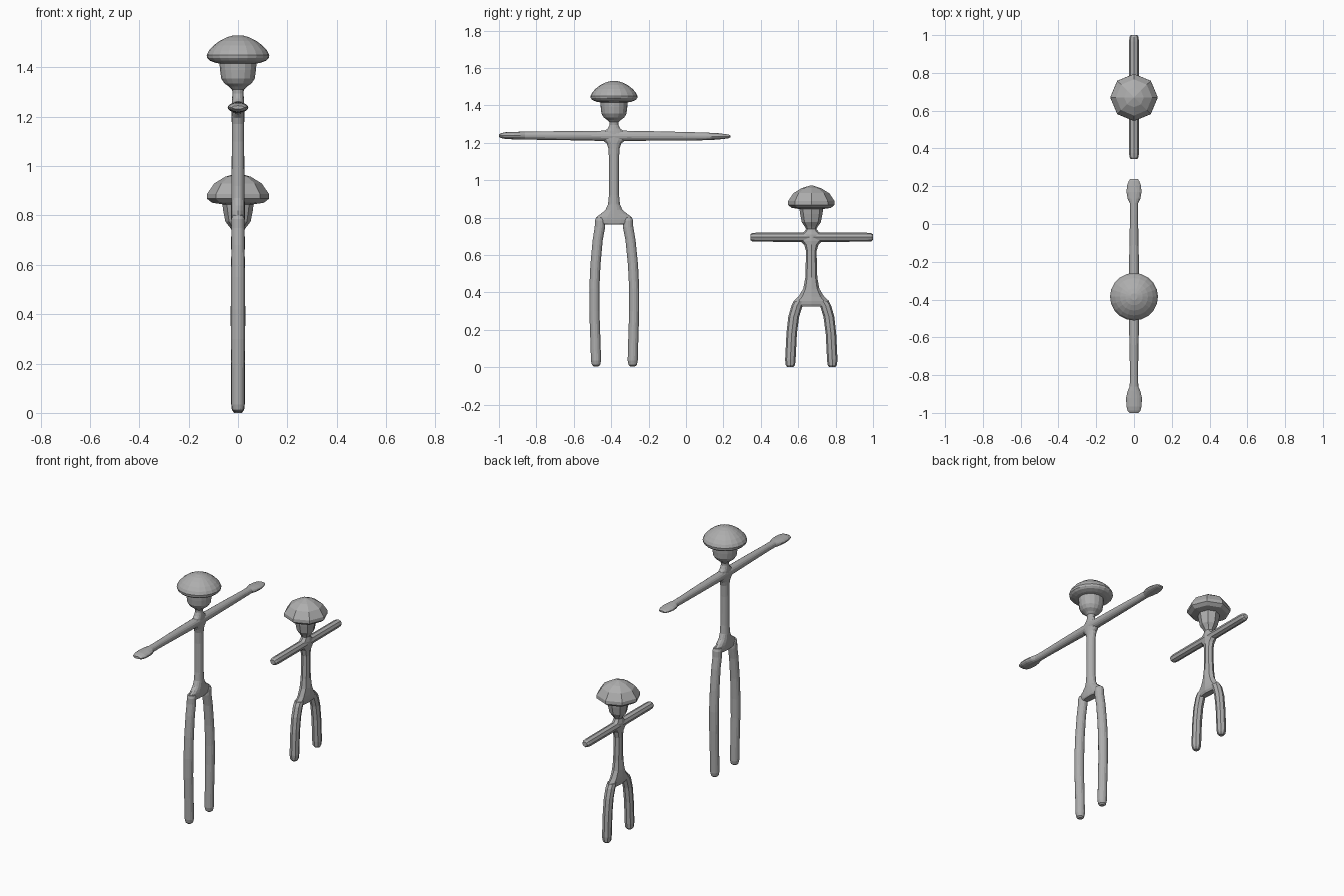
import bpy, bmesh, math

grey = bpy.data.materials.new("plain_grey")
grey.diffuse_color = (0.42, 0.42, 0.42, 1)


def loft(name, axis, rings, sides):
    """Closed flat-faced tube. Rings: (position along axis, other centre, x half, other half)."""
    bm = bmesh.new()
    loops = []
    for pos, mid, hx, ho in rings:
        loop = []
        for i in range(sides):
            a = 2 * math.pi * i / sides
            x, o = hx * math.cos(a), mid + ho * math.sin(a)
            loop.append(bm.verts.new((x, o, pos) if axis == 'z' else (x, pos, o)))
        loops.append(loop)
    for lo, hi in zip(loops, loops[1:]):
        for i in range(sides):
            j = (i + 1) % sides
            bm.faces.new((lo[i], lo[j], hi[j], hi[i]))
    for loop in (loops[0], loops[-1]):
        bmesh.ops.poke(bm, faces=[bm.faces.new(loop)])
    bmesh.ops.recalc_face_normals(bm, faces=bm.faces)
    me = bpy.data.meshes.new(name)
    bm.to_mesh(me)
    bm.free()
    me.materials.append(grey)
    ob = bpy.data.objects.new(name, me)
    bpy.context.collection.objects.link(ob)
    return ob


def upright(name, y, prof, sides):
    """Vertical part on a fixed centre: (z, x half, y half)."""
    return loft(name, 'z', [(z, y, hx, hy) for z, hx, hy in prof], sides)


# ---- tall figure ----
TY = -0.385
upright("tall_body", TY, [
    (0.764, .022, .07), (0.772, .026, .095), (0.79, .028, .099), (0.806, .028, .090),
    (0.82, .028, .070), (0.84, .028, .046), (0.87, .027, .032), (0.92, .026, .027),
    (1.10, .025, .026), (1.17, .025, .030), (1.195, .026, .038), (1.212, .026, .058),
    (1.24, .026, .070), (1.262, .025, .052), (1.275, .024, .034), (1.295, .022, .024),
    (1.31, .024, .025), (1.322, .036, .037), (1.335, .055, .055), (1.355, .068, .067),
    (1.39, .073, .071), (1.43, .076, .073)], 16)
upright("tall_cap", TY, [
    (1.415, .070, .070), (1.419, .092, .092), (1.428, .115, .115), (1.438, .125, .124),
    (1.450, .127, .126), (1.468, .118, .117), (1.488, .100, .099), (1.508, .074, .073),
    (1.522, .046, .045), (1.530, .018, .018)], 20)
loft("tall_arms", 'y', [
    (-1.0, 1.238, .024, .007), (-.988, 1.238, .034, .013), (-.965, 1.238, .040, .018),
    (-.92, 1.238, .042, .020), (-.885, 1.238, .034, .021), (-.86, 1.238, .023, .021),
    (-.80, 1.238, .021, .022), (-.60, 1.238, .025, .025), (-.46, 1.237, .027, .027),
    (TY, 1.237, .027, .028), (-.31, 1.237, .027, .027), (-.15, 1.236, .025, .025),
    (.05, 1.234, .021, .022), (.11, 1.234, .022, .020), (.135, 1.234, .034, .019),
    (.17, 1.234, .040, .017), (.205, 1.234, .036, .013), (.228, 1.234, .028, .010),
    (.238, 1.234, .020, .005)], 16)
for side, foot, knee, hip in (("left", -.481, -.490, -.460), ("right", -.285, -.277, -.310)):
    loft("tall_leg_" + side, 'z', [
        (0.004, foot, .012, .012), (0.012, foot, .022, .022), (0.035, foot, .027, .027),
        (0.15, foot * .6 + knee * .4, .027, .027), (0.30, knee, .028, .027),
        (0.42, knee, .029, .027), (0.55, knee * .8 + hip * .2, .028, .027),
        (0.68, knee * .4 + hip * .6, .027, .027), (0.75, hip, .027, .028),
        (0.785, hip, .027, .027), (0.80, hip, .022, .021)], 16)

# ---- small figure ----
SY = 0.67
upright("small_body", SY, [
    (0.325, .020, .085), (0.338, .027, .100), (0.355, .030, .094), (0.378, .030, .068),
    (0.42, .030, .043), (0.48, .027, .032), (0.62, .026, .028), (0.655, .027, .038),
    (0.675, .028, .060), (0.71, .028, .060), (0.725, .026, .038), (0.738, .024, .028),
    (0.752, .033, .035), (0.775, .051, .051), (0.82, .060, .060), (0.865, .066, .066)], 8)
upright("small_cap", SY, [
    (0.845, .062, .062), (0.852, .105, .105), (0.868, .126, .125), (0.888, .125, .124),
    (0.930, .096, .096), (0.957, .052, .052), (0.972, .004, .004)], 8)
loft("small_arms", 'y', [
    (.344, .695, .017, .015), (.353, .695, .024, .022), (.375, .695, .026, .024),
    (.60, .695, .026, .025), (SY, .695, .027, .027), (.74, .695, .026, .025),
    (.965, .695, .026, .024), (.991, .695, .024, .022), (1.0, .695, .017, .015)], 8)
for side, s in (("left", -1), ("right", 1)):
    loft("small_leg_" + side, 'z', [
        (0.0, SY + s * .112, .016, .016), (0.012, SY + s * .112, .025, .025),
        (0.04, SY + s * .112, .028, .028), (0.18, SY + s * .105, .028, .028),
        (0.27, SY + s * .094, .028, .029), (0.33, SY + s * .076, .028, .030),
        (0.355, SY + s * .062, .027, .030)], 8)
